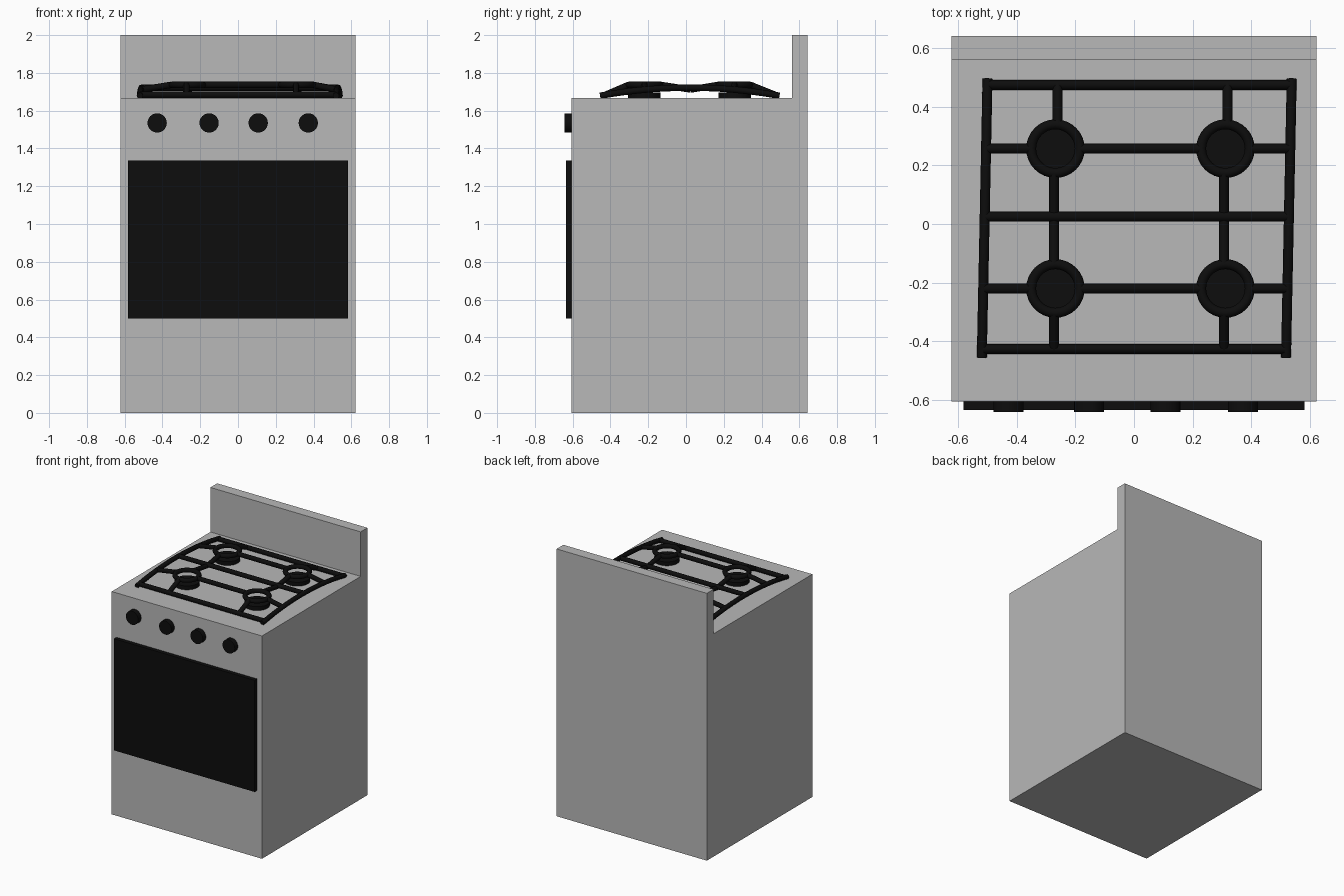
import bpy, bmesh
from math import pi, cos, sin, radians
from mathutils import Matrix, Vector

cube = bpy.data.objects.get("Cube")
if cube:
    bpy.data.objects.remove(cube, do_unlink=True)


def material(name, rgb):
    m = bpy.data.materials.new(name)
    m.use_nodes = True
    m.diffuse_color = (*rgb, 1)
    m.node_tree.nodes["Principled BSDF"].inputs["Base Color"].default_value = (*rgb, 1)
    return m


GREY = material("grey enamel", (0.48, 0.48, 0.48))
BLACK = material("black iron", (0.004, 0.004, 0.004))


def finish(name, bm, mat, smooth=False):
    bmesh.ops.recalc_face_normals(bm, faces=bm.faces)
    me = bpy.data.meshes.new(name)
    bm.to_mesh(me)
    bm.free()
    me.materials.append(mat)
    ob = bpy.data.objects.new(name, me)
    bpy.context.collection.objects.link(ob)
    if smooth:
        bpy.ops.object.select_all(action='DESELECT')
        ob.select_set(True)
        bpy.context.view_layer.objects.active = ob
        bpy.ops.object.shade_smooth_by_angle(angle=radians(35))
    return ob


def cylinder(name, centre, radius, depth, rotation=Matrix()):
    bm = bmesh.new()
    bmesh.ops.create_cone(bm, cap_ends=True, segments=32, radius1=radius, radius2=radius,
                          depth=depth, matrix=Matrix.Translation(centre) @ rotation)
    return finish(name, bm, BLACK, True)


def rod(name, points, radius=0.017, closed=False):
    """Round bar following a path, converted to a mesh."""
    cu = bpy.data.curves.new(name, 'CURVE')
    cu.dimensions = '3D'
    cu.bevel_depth = radius
    cu.bevel_resolution = 2
    cu.use_fill_caps = True
    sp = cu.splines.new('POLY')
    sp.points.add(len(points) - 1)
    for p, co in zip(sp.points, points):
        p.co = (*co, 1)
    sp.use_cyclic_u = closed
    cu.materials.append(BLACK)
    ob = bpy.data.objects.new(name, cu)
    bpy.context.collection.objects.link(ob)
    bpy.ops.object.select_all(action='DESELECT')
    ob.select_set(True)
    bpy.context.view_layer.objects.active = ob
    bpy.ops.object.convert(target='MESH')
    bpy.ops.object.shade_smooth_by_angle(angle=radians(50))


# Body and splashback: one side profile extruded across the width
HALF, TOP = 0.622, 1.667
profile = [(-0.605, 0), (0.642, 0), (0.642, 2), (0.562, 2), (0.562, TOP), (-0.605, TOP)]
bm = bmesh.new()
side = bm.faces.new([bm.verts.new((-HALF, y, z)) for y, z in profile])
ext = bmesh.ops.extrude_face_region(bm, geom=[side])
bmesh.ops.translate(bm, vec=(2 * HALF, 0, 0),
                    verts=[v for v in ext["geom"] if isinstance(v, bmesh.types.BMVert)])
finish("cooker_body", bm, GREY)

# Oven door
bm = bmesh.new()
bmesh.ops.create_cube(bm, size=1, matrix=Matrix.Translation((0, -0.619, 0.918))
                      @ Matrix.Diagonal((1.165, 0.032, 0.835, 1)))
finish("oven_door", bm, BLACK)

# Control knobs
for i, x in enumerate((-0.428, -0.153, 0.107, 0.372)):
    cylinder(f"knob_{i + 1}", (x, -0.623, 1.535), 0.051, 0.038, Matrix.Rotation(pi / 2, 4, 'X'))

# Burners, each with a raised pan ring above
BX, BY, RING_Z = (-0.268, 0.312), (-0.22, 0.257), 1.737
for x in BX:
    for y in BY:
        cylinder(f"burner_{x}_{y}", (x, y, TOP + 0.014), 0.086, 0.03)
        ring = [(x + 0.083 * cos(a), y + 0.083 * sin(a), RING_Z)
                for a in (2 * pi * k / 32 for k in range(32))]
        rod("pan_ring", ring, closed=True)


def rail_x(side, y):
    return side * 0.519 + 0.009 + 0.0205 * y


def rail_z(y):
    return 1.722 - 0.042 * (abs(y - 0.02) / 0.47) ** 2


# Bowed side rails
for side, label in ((-1, "right"), (1, "left")):
    ys = [-0.455 + 0.95 * k / 12 for k in range(13)]
    rod(f"{label}_rail", [(rail_x(side, y), y, rail_z(y)) for y in ys])

# Straight cross bars at front, middle and back
CROSS = (-0.427, 0.025, 0.475)
for y, label in zip(CROSS, ("front", "middle", "back")):
    rod(f"{label}_cross_bar", [(rail_x(s, y), y, rail_z(y)) for s in (-1, 1)])

# Bars joining the rings to each other and to the frame
for y in BY:
    rod("ring_link", [(BX[0] + 0.083, y, RING_Z), (BX[1] - 0.083, y, RING_Z)])
    for s, x in zip((-1, 1), BX):
        rod("rail_link", [(rail_x(s, y), y, rail_z(y)), (x + s * 0.083, y, RING_Z)])
        for cy, step in zip((c for c in CROSS if abs(c - y) < 0.3), (-1, 1)):
            cx = x - 0.005 + (0.012 if cy > 0.3 else 0)
            cz = 1.712 if abs(cy) < 0.1 else rail_z(cy)
            rod("cross_link", [(cx, cy, cz), (cx, y + step * 0.083, RING_Z)])
